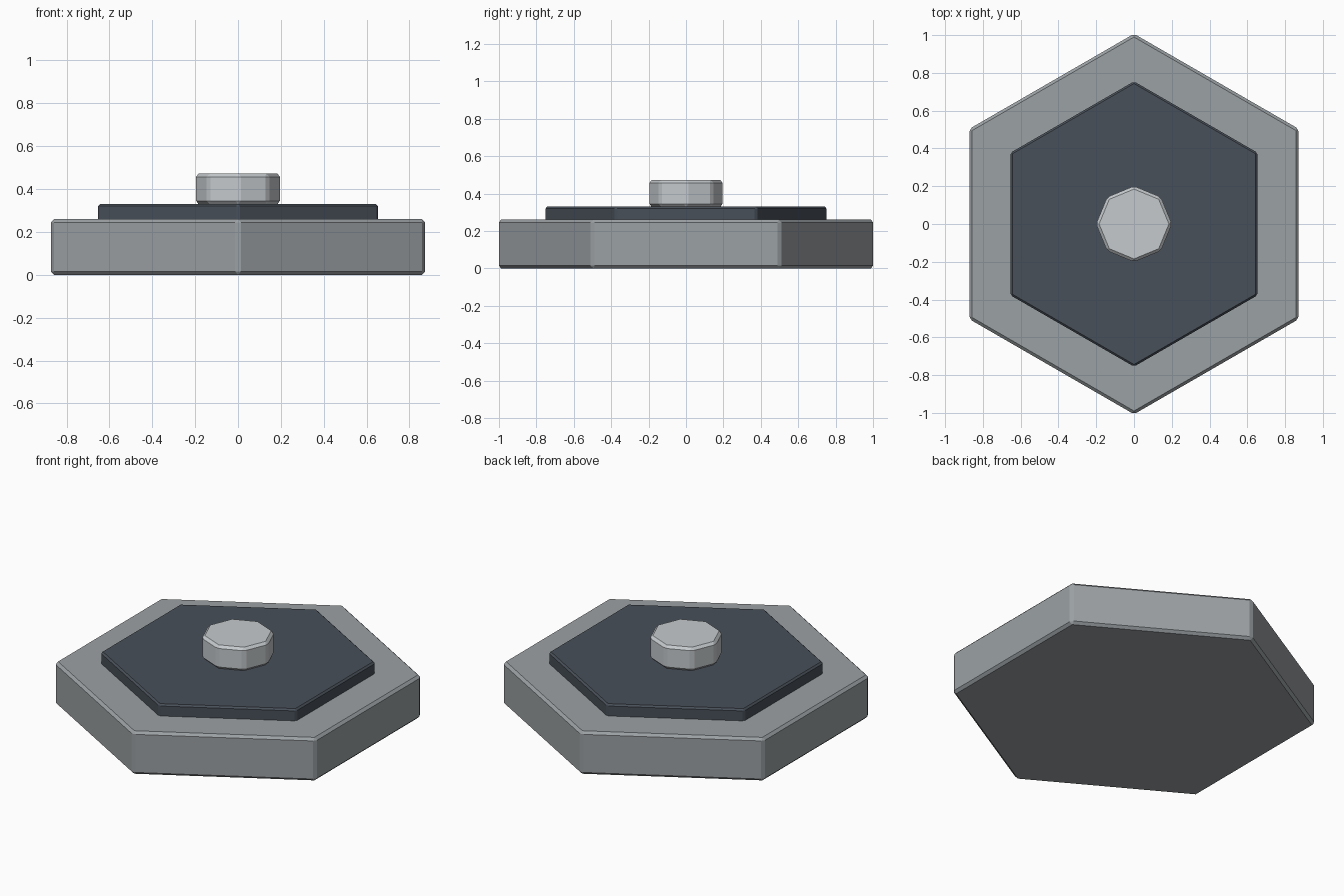
import bpy
from math import pi

if "Cube" in bpy.data.objects:
    bpy.data.objects.remove(bpy.data.objects["Cube"])


def prism(name, sides, radius, z0, z1, bevel, color):
    """Flat-shaded upright prism with a vertex on +y and chamfered edges."""
    bpy.ops.mesh.primitive_cylinder_add(vertices=sides, radius=radius, depth=z1 - z0,
                                        location=(0, 0, (z0 + z1) / 2))
    ob = bpy.context.object
    ob.name = name
    mod = ob.modifiers.new("chamfer", 'BEVEL')
    mod.width = bevel
    mod.segments = 1
    mod.limit_method = 'ANGLE'
    mod.angle_limit = pi / 6
    mat = bpy.data.materials.new(name + "_colour")
    mat.diffuse_color = (*color, 1)
    mat.use_nodes = True
    mat.node_tree.nodes["Principled BSDF"].inputs["Base Color"].default_value = mat.diffuse_color
    ob.data.materials.append(mat)
    return ob


# Hexagonal base slab
prism("base", 6, 1.007, 0.0, 0.26, 0.015, (0.33, 0.355, 0.37))
# Dark inset plate, sunk slightly into the base
prism("plate", 6, 0.755, 0.235, 0.33, 0.01, (0.065, 0.08, 0.10))
# Octagonal knob in the centre
prism("knob", 8, 0.201, 0.33, 0.472, 0.015, (0.56, 0.59, 0.61))
